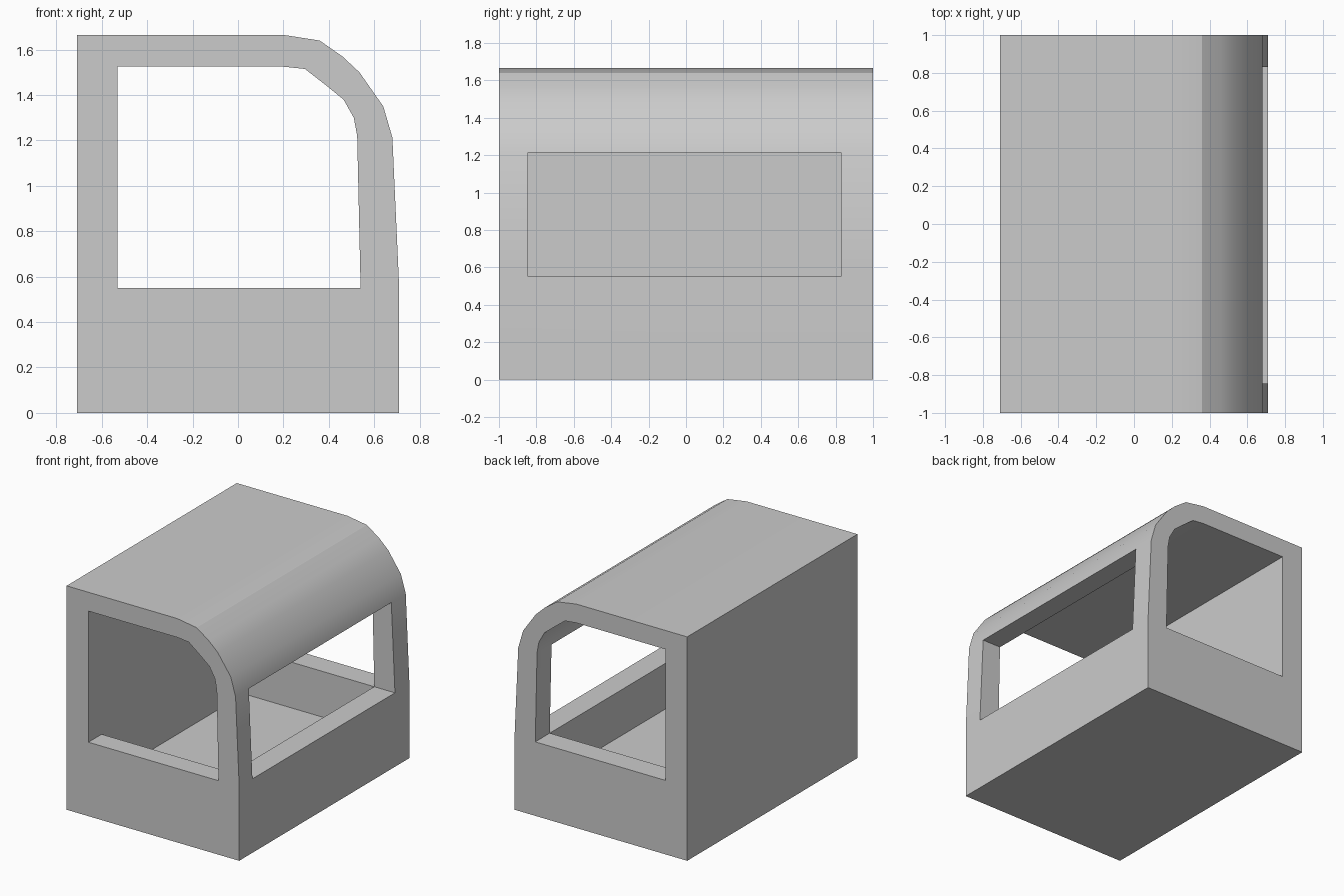
import bpy, bmesh
from math import radians

if "Cube" in bpy.data.objects:
    bpy.data.objects.remove(bpy.data.objects["Cube"])


def prism(name, profile, y0, y1):
    """Extrude an (x, z) profile along y."""
    bm = bmesh.new()
    face = bm.faces.new([bm.verts.new((x, y0, z)) for x, z in profile])
    new = bmesh.ops.extrude_face_region(bm, geom=[face])["geom"]
    verts = [v for v in new if isinstance(v, bmesh.types.BMVert)]
    bmesh.ops.translate(bm, verts=verts, vec=(0, y1 - y0, 0))
    bmesh.ops.recalc_face_normals(bm, faces=bm.faces)
    mesh = bpy.data.meshes.new(name)
    bm.to_mesh(mesh)
    bm.free()
    obj = bpy.data.objects.new(name, mesh)
    bpy.context.collection.objects.link(obj)
    return obj


def rect(x0, x1, z0, z1):
    return [(x0, z0), (x1, z0), (x1, z1), (x0, z1)]


SILL = 0.55
Y0, Y1 = -0.845, 0.83    # inner faces of the side walls

# Solid cab body with rounded front roof edge
cab = prism("cab_shell", [
    (-0.71, 0), (0.71, 0), (0.71, SILL), (0.68, 1.213), (0.64, 1.35),
    (0.535, 1.50), (0.46, 1.57), (0.36, 1.64), (0.20, 1.665), (-0.71, 1.665)], -1, 1)

cutters = [
    # Side windows and upper interior, open from side to side
    prism("side_window_cutter", [
        (-0.53, SILL), (0.54, SILL), (0.525, 1.22), (0.51, 1.30), (0.465, 1.38),
        (0.385, 1.445), (0.295, 1.515), (0.20, 1.525), (-0.53, 1.525)], -1.2, 1.2),
    # Windscreen opening
    prism("windscreen_cutter", rect(0.2, 0.9, SILL, 1.213), Y0, Y1),
    # Footwell below the sills
    prism("footwell_cutter", rect(-0.53, 0.54, 0.21, 0.57), Y0, Y1),
]

bpy.context.view_layer.objects.active = cab
cab.select_set(True)
for cutter in cutters:
    cutter.hide_render = True
    mod = cab.modifiers.new("cut", "BOOLEAN")
    mod.operation = "DIFFERENCE"
    mod.solver = "EXACT"
    mod.object = cutter
    bpy.ops.object.modifier_apply(modifier=mod.name)
for cutter in cutters:
    bpy.data.objects.remove(cutter)

# Smooth roof curve, crisp corners
bpy.ops.object.shade_smooth_by_angle(angle=radians(20))
weighted = cab.modifiers.new("weighted_normals", "WEIGHTED_NORMAL")
weighted.keep_sharp = True
